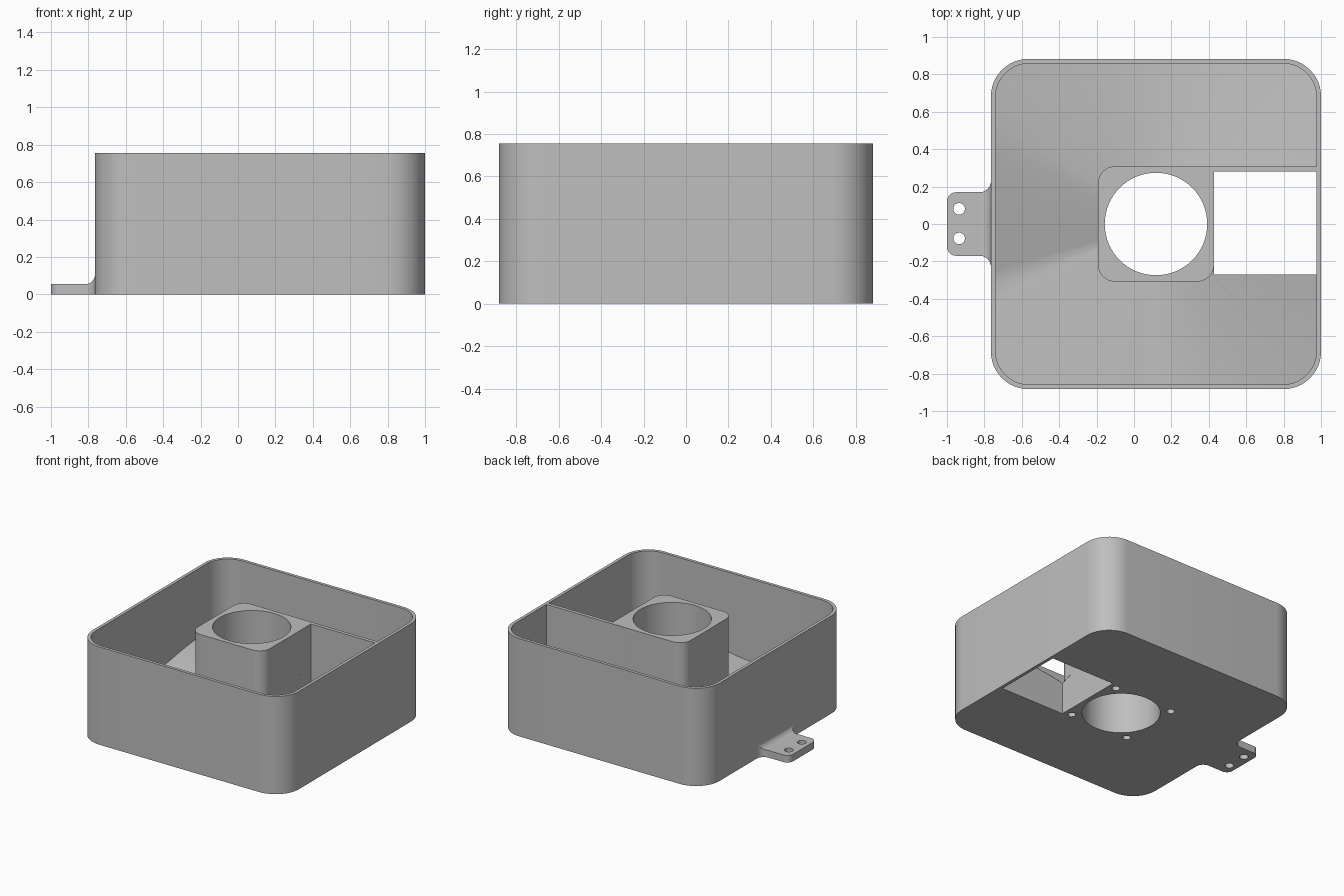
import bpy, bmesh, math
from math import sin, cos, pi, radians

cube = bpy.data.objects.get("Cube")
if cube:
    bpy.data.objects.remove(cube)

CX = 0.1175          # centre of the housing in x
HALF, WALL, TOP, FLOOR = 0.8825, 0.024, 0.755, 0.04
parts = []

grey = bpy.data.materials.new("plain grey")
grey.use_nodes = True
grey.diffuse_color = (0.52, 0.52, 0.52, 1)
grey.node_tree.nodes["Principled BSDF"].inputs["Base Color"].default_value = (0.52, 0.52, 0.52, 1)


def arc(cx, cy, r, a0, a1, n=12):
    return [(cx + r * cos(radians(a0 + (a1 - a0) * i / n)),
             cy + r * sin(radians(a0 + (a1 - a0) * i / n))) for i in range(n + 1)]


def rounded_rect(cx, cy, hx, hy, r):
    pts = []
    for k, (sx, sy) in enumerate([(1, 1), (-1, 1), (-1, -1), (1, -1)]):
        pts += arc(cx + sx * (hx - r), cy + sy * (hy - r), r, 90 * k, 90 * k + 90)
    return pts


def circle(cx, cy, r, n=32):
    return arc(cx, cy, r, 0, 360, n)[:-1]


def box(x0, x1, y0, y1):
    return [(x0, y0), (x1, y0), (x1, y1), (x0, y1)]


def finish(name, bm):
    bmesh.ops.recalc_face_normals(bm, faces=bm.faces[:])
    mesh = bpy.data.meshes.new(name)
    bm.to_mesh(mesh)
    bm.free()
    mesh.materials.append(grey)
    ob = bpy.data.objects.new(name, mesh)
    bpy.context.collection.objects.link(ob)
    parts.append(ob)
    return ob


def prism(name, outline, lo, hi, along_y=False):
    """Extrude an outline along z, or an (x, z) outline along y."""
    bm = bmesh.new()
    place = (lambda a, b, h: (a, h, b)) if along_y else (lambda a, b, h: (a, b, h))
    rings = [[bm.verts.new(place(a, b, h)) for a, b in outline] for h in (lo, hi)]
    bm.faces.new(rings[0])
    bm.faces.new(rings[1])
    n = len(outline)
    for i in range(n):
        j = (i + 1) % n
        bm.faces.new((rings[0][i], rings[0][j], rings[1][j], rings[1][i]))
    return finish(name, bm)


def cut(ob, outline, lo, hi):
    """Subtract a prism from an object and bake the result."""
    cutter = prism("cutter", outline, lo, hi)
    cutter.hide_render = True
    parts.remove(cutter)
    mod = ob.modifiers.new("cut", 'BOOLEAN')
    mod.operation, mod.solver, mod.object = 'DIFFERENCE', 'EXACT', cutter
    graph = bpy.context.evaluated_depsgraph_get()
    graph.update()
    mesh = bpy.data.meshes.new_from_object(ob.evaluated_get(graph))
    ob.modifiers.clear()
    ob.data = mesh
    bpy.data.objects.remove(cutter)


inner = HALF - WALL
bore = circle(CX, 0, 0.274, 64)
chute = box(0.428, CX + inner, -0.27, 0.28)
screws = [circle(CX + sx * 0.25, sy * 0.24, 0.028, 20) for sx in (-1, 1) for sy in (-1, 1)]

# Housing: open tray with rounded corners, motor bore and chute opening
housing = prism("housing", rounded_rect(CX, 0, HALF, HALF, 0.2), 0, TOP)
cut(housing, rounded_rect(CX, 0, inner, inner, 0.18), FLOOR, TOP + 0.1)
cut(housing, bore, -0.1, 0.2)
cut(housing, chute, -0.1, 0.2)

# Central motor block
block = prism("motor_block", rounded_rect(CX, 0, 0.31, 0.308, 0.09), FLOOR, TOP)
cut(block, bore, -0.1, TOP + 0.1)
for s in screws:
    cut(housing, s, -0.1, 0.1)
    cut(block, s, 0, 0.2)

# Full-height chute wall, flush with the block
prism("chute_wall", box(CX, CX + inner + 0.01, 0.28, 0.308), FLOOR, TOP - 0.0005)
prism("chute_corner", box(0.40, 0.428, 0.15, 0.30), FLOOR, TOP - 0.0005)

# Sweeping ramp around the block: height depends on the angle
stops = [(12, 0.44), (150, 0.22), (200, 0.09), (270, 0.12), (348, 0.32)]


def ramp_height(a):
    for (a0, z0), (a1, z1) in zip(stops, stops[1:]):
        if a <= a1:
            return z0 + (z1 - z0) * (a - a0) / (a1 - a0)
    return stops[-1][1]


bm = bmesh.new()
sections = []
for a in range(12, 349, 4):
    c, s = cos(radians(a)), sin(radians(a))
    reach = min((inner + 0.008) / max(abs(c), abs(s)), 1.14)
    z = ramp_height(a)
    sections.append([bm.verts.new((CX + r * c, r * s, h))
                     for r, h in ((0.29, 0.02), (reach, 0.02), (reach, z), (0.29, z))])
for p, q in zip(sections, sections[1:]):
    for i in range(4):
        j = (i + 1) % 4
        bm.faces.new((p[i], p[j], q[j], q[i]))
bm.faces.new(sections[0])
bm.faces.new(sections[-1])
ramp = finish("ramp_floor", bm)
cut(ramp, chute, -0.1, TOP)
for s in screws:
    cut(ramp, s, -0.1, 0.2)

# Mounting tab with flared root and two screw holes
edge = CX - HALF
half_tab = arc(edge - 0.06, 0.23, 0.06, 0, -90) + arc(-0.95, 0.12, 0.05, 90, 180)
outline = [(edge + 0.015, 0.23)] + half_tab
outline += [(x, -y) for x, y in reversed(outline)]
tab = prism("mounting_tab", outline, 0, 0.055)
for y in (-0.077, 0.081):
    cut(tab, circle(-0.935, y, 0.031), -0.1, 0.1)

# Concave fillet between tab and housing, trimmed to the tab's flare
fillet = prism("tab_fillet", [(edge + 0.015, 0.05), (edge + 0.015, 0.105)]
               + arc(edge - 0.05, 0.105, 0.05, 0, -90) + [(edge - 0.05, 0.05)],
               -0.23, 0.23, along_y=True)
for sy in (-1, 1):
    flare = [(x, sy * y) for x, y in arc(edge - 0.06, 0.23, 0.06, 0, -90)]
    cut(fillet, flare + [(edge - 0.06, sy * 0.3), (edge, sy * 0.3)], 0, 0.2)

# Smooth curved walls, keep edges sharp
bpy.ops.object.select_all(action='DESELECT')
for ob in parts:
    ob.select_set(True)
bpy.context.view_layer.objects.active = housing
bpy.ops.object.shade_smooth_by_angle(angle=radians(30))
